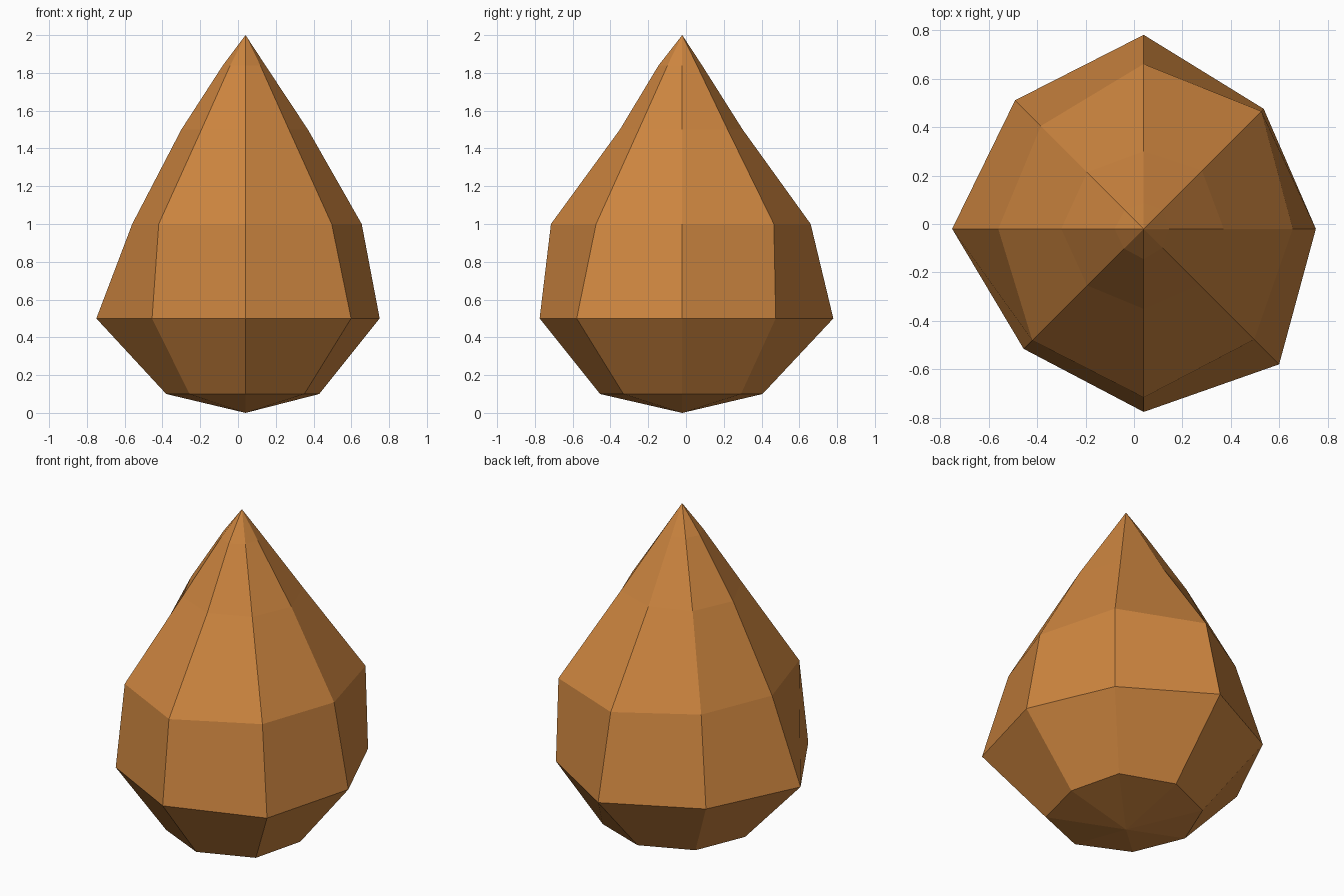
import bpy, bmesh, math

if "Cube" in bpy.data.objects:
    bpy.data.objects.remove(bpy.data.objects["Cube"])

CX, CY = 0.04, -0.02  # off-centre axis

# ring height, then radii going counter-clockwise from +x in 45 degree steps
RINGS = [
    (0.10, (0.39, 0.44, 0.425, 0.42, 0.42, 0.42, 0.435, 0.44)),
    (0.50, (0.71, 0.70, 0.80, 0.75, 0.79, 0.70, 0.755, 0.79)),
    (1.00, (0.615, 0.686, 0.68, 0.60, 0.60, 0.65, 0.695, 0.645)),
    (1.50, (0.33, 0.34, 0.32, 0.33, 0.34, 0.33, 0.33, 0.325)),
    (1.84, (0.105, 0.11, 0.105, 0.11, 0.12, 0.115, 0.125, 0.11)),
]

bm = bmesh.new()


def ring(z, radii):
    step = 2 * math.pi / len(radii)
    return [bm.verts.new((CX + r * math.cos(i * step), CY + r * math.sin(i * step), z))
            for i, r in enumerate(radii)]


# Uneven eight-sided drop: bottom fan, side bands, pointed top fan
rings = [ring(z, radii) for z, radii in RINGS]
bottom = bm.verts.new((CX, CY, 0))
tip = bm.verts.new((CX, CY, 2))
for i in range(8):
    j = (i + 1) % 8
    bm.faces.new((bottom, rings[0][j], rings[0][i]))
    for low, high in zip(rings, rings[1:]):
        bm.faces.new((low[i], low[j], high[j], high[i]))
    bm.faces.new((rings[-1][i], rings[-1][j], tip))
bmesh.ops.recalc_face_normals(bm, faces=bm.faces)

mesh = bpy.data.meshes.new("drop_body")
bm.to_mesh(mesh)
bm.free()
body = bpy.data.objects.new("drop_body", mesh)
bpy.context.collection.objects.link(body)

# Warm brown colour
brown = bpy.data.materials.new("warm brown")
brown.diffuse_color = (0.61, 0.235, 0.05, 1)
brown.use_nodes = True
brown.node_tree.nodes["Principled BSDF"].inputs["Base Color"].default_value = brown.diffuse_color
mesh.materials.append(brown)
